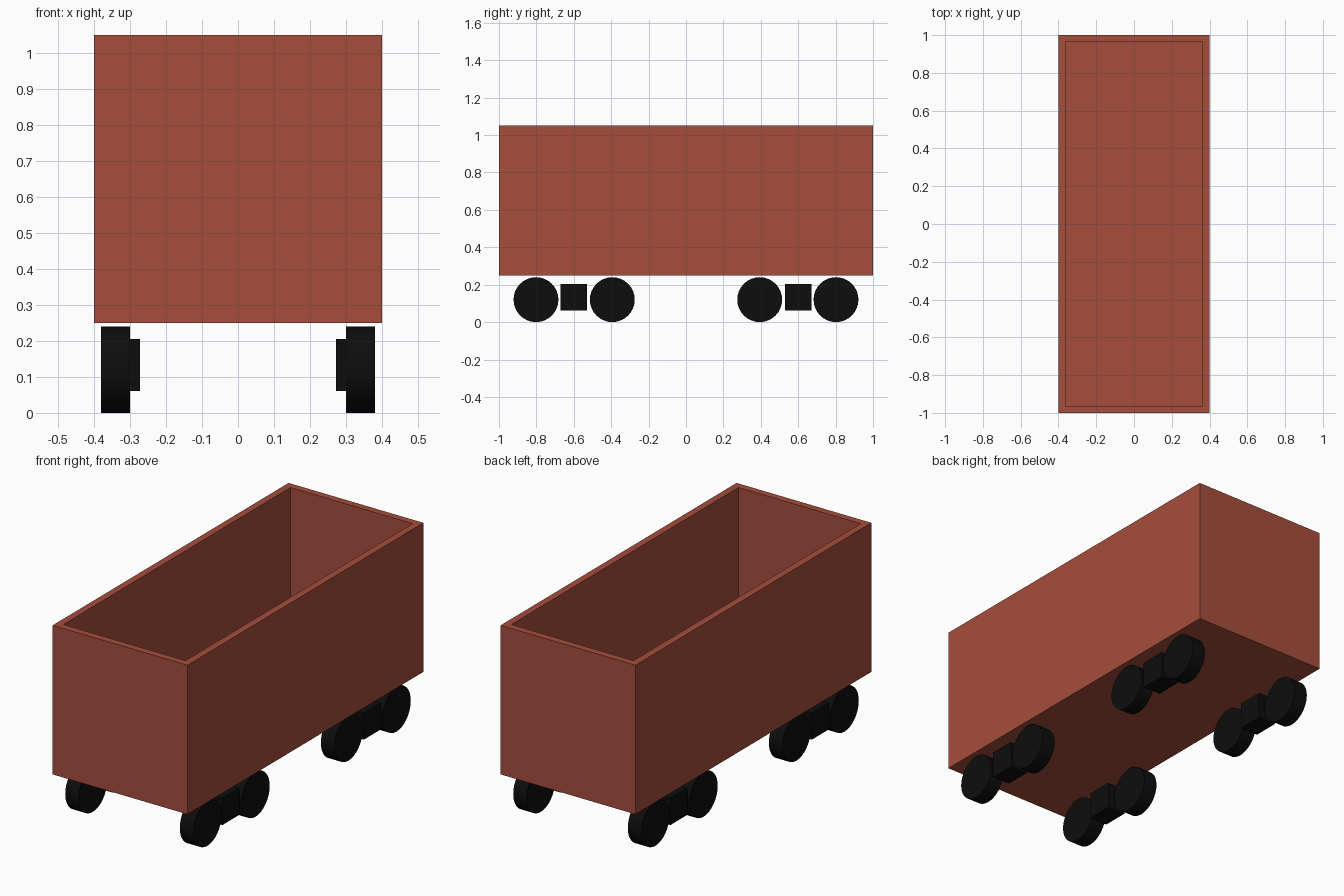
import bpy, bmesh
from math import pi, radians
from mathutils import Matrix, Vector

if "Cube" in bpy.data.objects:
    bpy.data.objects.remove(bpy.data.objects["Cube"])


def material(name, color):
    m = bpy.data.materials.new(name)
    m.diffuse_color = color
    m.use_nodes = True
    m.node_tree.nodes["Principled BSDF"].inputs["Base Color"].default_value = m.diffuse_color
    return m


red = material("red_paint", (0.38, 0.075, 0.047, 1))
black = material("black_metal", (0.004, 0.004, 0.004, 1))


def finish(name, bm, mat):
    mesh = bpy.data.meshes.new(name)
    bm.to_mesh(mesh)
    bm.free()
    mesh.materials.append(mat)
    obj = bpy.data.objects.new(name, mesh)
    bpy.context.collection.objects.link(obj)
    return obj


def box(bm, size, centre):
    m = Matrix.Translation(centre) @ Matrix.Diagonal((*size, 1))
    bmesh.ops.create_cube(bm, size=1, matrix=m)


# Open-topped wagon body: inset the top face and sink it to the floor
WALL = 0.053
bm = bmesh.new()
box(bm, (0.8, 2.0, 0.8), (0, 0, 0.65))
top = max(bm.faces, key=lambda f: f.calc_center_median().z)
bmesh.ops.inset_region(bm, faces=[top], thickness=WALL)
floor = bmesh.ops.extrude_discrete_faces(bm, faces=[top])["faces"][0]
bmesh.ops.translate(bm, verts=floor.verts, vec=Vector((0, 0, -0.8 + WALL)))
finish("wagon_body", bm, red)

# Four bogies, each a block between two wheels
for side, sx in (("left", -1), ("right", 1)):
    for end, sy in (("front", -1), ("back", 1)):
        bm = bmesh.new()
        box(bm, (0.106, 0.144, 0.144), (sx * 0.325, sy * 0.6, 0.133))
        finish(f"{side}_{end}_bogie_block", bm, black)
        for pos, y in (("outer", 0.802), ("inner", 0.394)):
            bm = bmesh.new()
            m = Matrix.Translation((sx * 0.34, sy * y, 0.12)) @ Matrix.Rotation(pi / 2, 4, 'Y')
            bmesh.ops.create_cone(bm, cap_ends=True, segments=32, radius1=0.12,
                                  radius2=0.12, depth=0.08, matrix=m)
            wheel = finish(f"{side}_{end}_{pos}_wheel", bm, black)
            bpy.ops.object.select_all(action='DESELECT')
            wheel.select_set(True)
            bpy.context.view_layer.objects.active = wheel
            bpy.ops.object.shade_smooth_by_angle(angle=radians(30))
